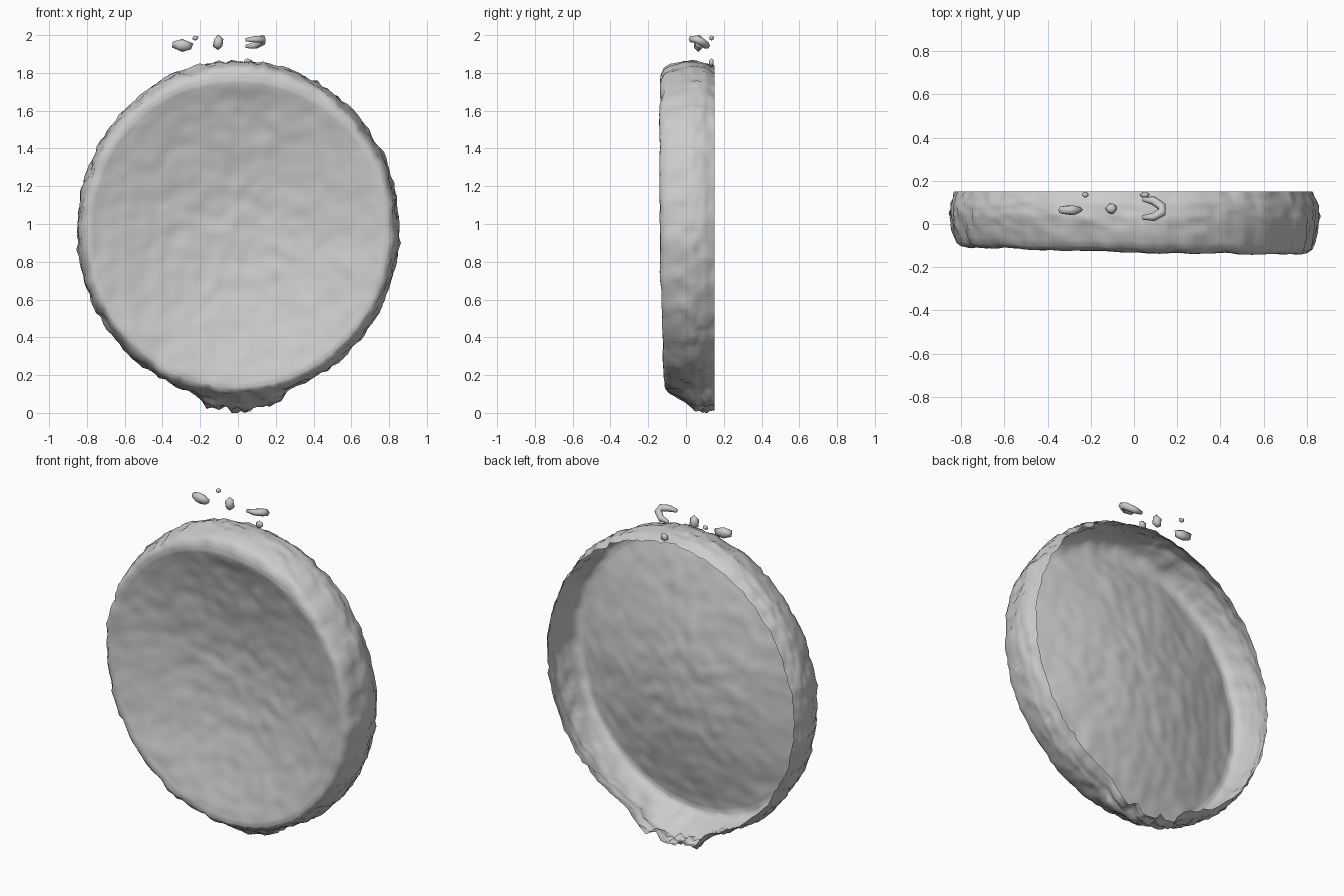
import bpy, bmesh, math, random
from mathutils import Vector, noise

if "Cube" in bpy.data.objects:
    bpy.data.objects.remove(bpy.data.objects["Cube"])

random.seed(4)
SEG = 160
CZ, RX, RZ = 0.97, 0.858, 0.90

# Dish profile: radius fraction, y (bowl centre -> rim crest -> open back edge)
PROFILE = [(0.015, 0.02), (0.2, 0.012), (0.4, -0.012), (0.6, -0.05), (0.75, -0.084),
           (0.85, -0.109), (0.90, -0.120), (0.93, -0.118), (0.958, -0.100),
           (0.98, -0.04), (0.995, 0.04), (0.985, 0.10), (0.96, 0.15)]
STEPS = [8, 8, 8, 7, 6, 4, 3, 2, 2, 5, 5, 4, 3]


def finish(name, bm):
    me = bpy.data.meshes.new(name)
    bm.to_mesh(me)
    bm.free()
    ob = bpy.data.objects.new(name, me)
    bpy.context.collection.objects.link(ob)
    for p in me.polygons:
        p.use_smooth = True
    return ob


def smooth(a, b, t):
    t = max(0.0, min(1.0, (t - a) / (b - a)))
    return t * t * (3 - 2 * t)


def dish_point(r, y, ang, back):
    c, s = math.cos(ang), math.sin(ang)
    wall = smooth(0.88, 0.97, r)
    # rim crest is wider and rounder at the top, narrower elsewhere
    crest = smooth(0.75, 0.9, r) * (1 - smooth(0.9, 0.985, r))
    r += crest * (0.008 - 0.035 * max(s, 0) ** 3)
    # weathered surface: ridges across the wall, soft ripples on the face
    n = noise.noise(Vector((c * 6, y * 6, s * 6)))
    n2 = noise.noise(Vector((c * 22, y * 9, s * 22)))
    n3 = noise.noise(Vector((c * 34, y * 30, s * 34)))
    r += wall * (0.008 * n + 0.015 * n2 + 0.011 * n3)
    x, z = r * RX * c, r * RZ * s
    # ragged lip hanging from the bottom of the back edge
    if s < 0 and wall > 0:
        u = abs(x - 0.02)
        lip = 1 - smooth(0.20, 0.27, u)
        z -= wall * back * lip * (0.08 - 0.16 * u + 0.045 * n2 + 0.03 * n3)
    z += CZ
    # front leans a little; the rim plane is not quite square to the back
    front = 1 - back
    y += front * (-0.022 * x - 0.012 * (z - CZ))
    y += front * (0.007 * noise.noise(Vector((x * 6, 3, z * 6)))
                  + 0.006 * noise.noise(Vector((x * 13, 7, z * 13))))
    return x, min(y, 0.15), max(z, 0.0)


# Dish shell, open at the back
rings = []
for (r0, y0), (r1, y1), n in zip(PROFILE, PROFILE[1:], STEPS):
    rings += [(r0 + (r1 - r0) * i / n, y0 + (y1 - y0) * i / n) for i in range(n)]
rings.append(PROFILE[-1])
bm = bmesh.new()
grid = []
for r, y in rings:
    back = smooth(-0.11, 0.15, y) * smooth(0.9, 0.95, r)
    grid.append([bm.verts.new(dish_point(r, y, 2 * math.pi * k / SEG, back))
                 for k in range(SEG)])
for a, b in zip(grid, grid[1:]):
    for k in range(SEG):
        j = (k + 1) % SEG
        bm.faces.new((a[k], a[j], b[j], b[k]))
cap = bm.faces.new(grid[0][::-1])
bmesh.ops.recalc_face_normals(bm, faces=bm.faces)
# the outer side of the front face must look towards -y
if cap.normal.y > 0:
    bmesh.ops.reverse_faces(bm, faces=bm.faces)
finish("dish_shell", bm)


# Loose floating crumbs above the rim
def crumb(name, loc, half, tilt=0.0):
    bm = bmesh.new()
    bmesh.ops.create_icosphere(bm, subdivisions=1, radius=1)
    for v in bm.verts:
        v.co *= random.uniform(0.9, 1.08)
        x, y, z = (v.co[i] * half[i] for i in range(3))
        v.co = Vector((x, y, z + x * tilt)) + Vector(loc)
    finish(name, bm)


crumb("crumb_left", (-0.295, 0.065, 1.945), (0.066, 0.026, 0.036), -0.1)
crumb("crumb_middle", (-0.105, 0.07, 1.96), (0.03, 0.028, 0.042))
crumb("crumb_tiny", (-0.225, 0.135, 1.985), (0.018, 0.014, 0.014))
crumb("rim_nib", (0.05, 0.135, 1.855), (0.025, 0.014, 0.025))

# Hook-shaped crumb
bm = bmesh.new()
path = [((0.04, 0.115, 1.940), 0.010), ((0.09, 0.108, 1.945), 0.020),
        ((0.13, 0.08, 1.967), 0.021), ((0.13, 0.055, 1.979), 0.021),
        ((0.09, 0.032, 1.978), 0.019), ((0.04, 0.03, 1.975), 0.010)]
loops = []
for i, (p, rad) in enumerate(path):
    d = Vector(path[min(i + 1, 5)][0]) - Vector(path[max(i - 1, 0)][0])
    q = d.to_track_quat('Z', 'Y')
    loops.append([bm.verts.new(Vector(p) + q @ Vector((rad * math.cos(t * math.pi / 3),
                  rad * math.sin(t * math.pi / 3), 0))) for t in range(6)])
for a, b in zip(loops, loops[1:]):
    for k in range(6):
        bm.faces.new((a[k], a[(k + 1) % 6], b[(k + 1) % 6], b[k]))
bm.faces.new(loops[0][::-1])
bm.faces.new(loops[-1])
bmesh.ops.recalc_face_normals(bm, faces=bm.faces)
finish("crumb_hook", bm)
